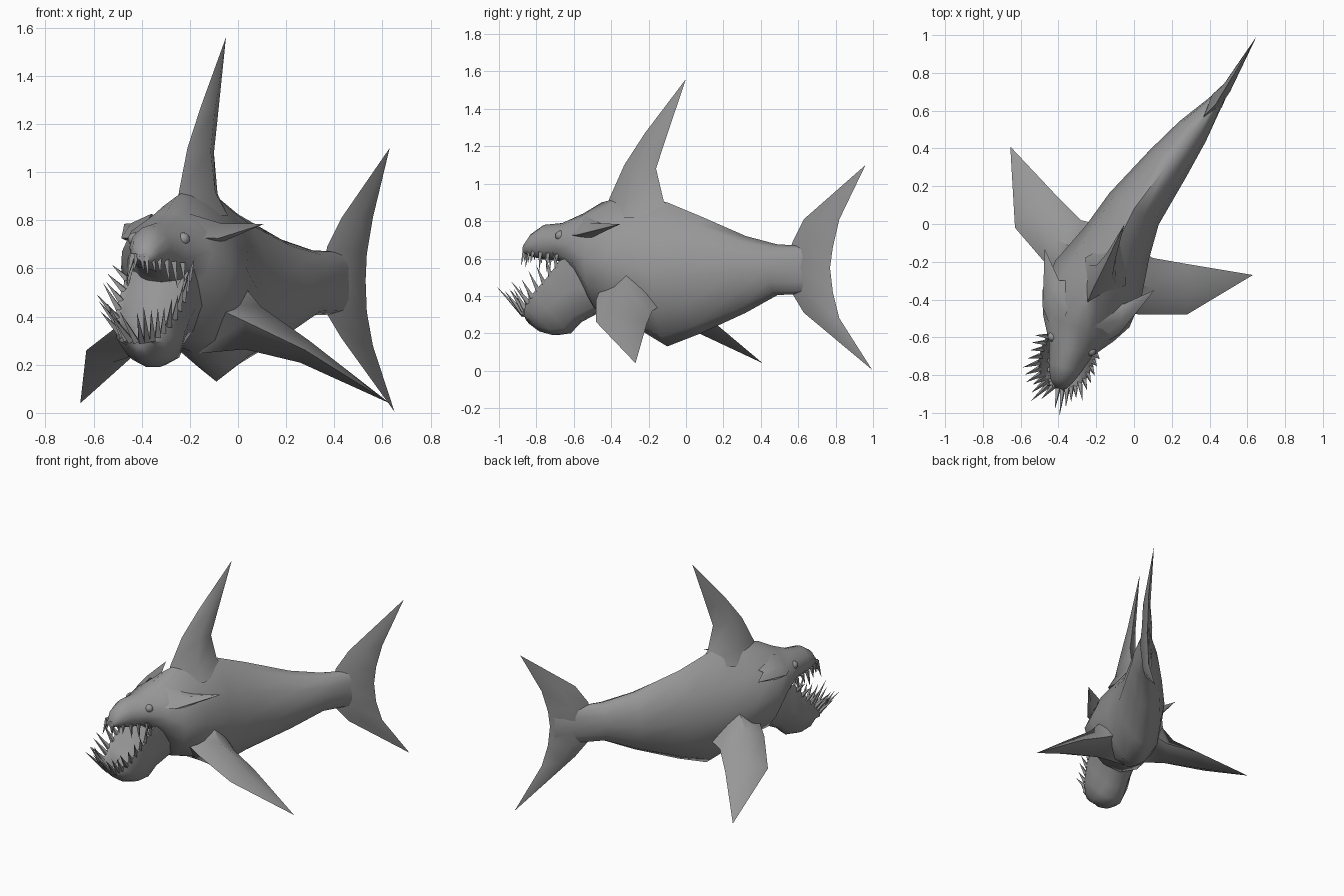
import bpy, bmesh, math, random
from mathutils import Vector as V

if "Cube" in bpy.data.objects:
    bpy.data.objects.remove(bpy.data.objects["Cube"])

random.seed(4)
grey = bpy.data.materials.new("slate grey")
grey.diffuse_color = (0.31, 0.31, 0.31, 1)
grey.use_nodes = True
grey.node_tree.nodes["Principled BSDF"].inputs["Base Color"].default_value = grey.diffuse_color


def finish(name, bm, angle=50):
    bmesh.ops.remove_doubles(bm, verts=bm.verts, dist=0.0005)
    bmesh.ops.recalc_face_normals(bm, faces=bm.faces)
    me = bpy.data.meshes.new(name)
    bm.to_mesh(me)
    bm.free()
    ob = bpy.data.objects.new(name, me)
    bpy.context.collection.objects.link(ob)
    me.materials.append(grey)
    bpy.ops.object.select_all(action='DESELECT')
    ob.select_set(True)
    bpy.context.view_layer.objects.active = ob
    bpy.ops.object.shade_smooth_by_angle(angle=math.radians(angle))
    return ob


def loft(name, rings, angle=50):
    """Skin a list of equal-length point rings and cap both ends."""
    bm = bmesh.new()
    vs = [[bm.verts.new(p) for p in r] for r in rings]
    n = len(rings[0])
    for a, b in zip(vs, vs[1:]):
        for i in range(n):
            j = (i + 1) % n
            bm.faces.new((a[i], a[j], b[j], b[i]))
    bm.faces.new(vs[0])
    bm.faces.new(vs[-1])
    return finish(name, bm, angle)


def oval_rings(stations, sides=12):
    """Stations: x, y, half width, top, bottom, peakedness of back, of belly."""
    rings = []
    for k, (x, y, w, top, bot, peak, keel) in enumerate(stations):
        a, b = stations[max(k - 1, 0)], stations[min(k + 1, len(stations) - 1)]
        t = V((b[0] - a[0], b[1] - a[1], 0)).normalized()
        side = V((t.y, -t.x, 0))
        ring = []
        for i in range(sides):
            u = 2 * math.pi * i / sides
            c, s = math.cos(u), math.sin(u)
            c = math.copysign(abs(c) ** (peak if s > 0 else keel), c)
            ring.append(V((x, y, (top + bot) / 2 + s * (top - bot) / 2)) + side * c * w)
        rings.append(ring)
    return rings


def fin(name, sections, thick_dir, mid=0.45):
    """Sections: leading point, trailing point, half thickness."""
    d = V(thick_dir).normalized()
    rings = []
    for lead, trail, t in sections:
        a, b = V(lead), V(trail)
        m = a.lerp(b, mid)
        rings.append([a, m + d * t, b, m - d * t])
    loft(name, rings, 70)


# Body, one skin from snout to tail root
loft("body", oval_rings([
    (-.39, -.87, .03, .67, .63, 1, 1), (-.385, -.83, .06, .73, .61, 1.1, .8),
    (-.365, -.76, .09, .78, .595, 1.3, .7), (-.335, -.66, .122, .79, .585, 1.5, .7),
    (-.295, -.55, .20, .84, .50, 1.6, .8), (-.255, -.45, .25, .90, .30, 2.1, 1.1),
    (-.19, -.30, .25, .94, .25, 2.3, 1.2), (-.09, -.10, .19, .90, .13, 1.7, 1.4),
    (0, .08, .155, .825, .20, 1.4, 1.3), (.18, .32, .12, .72, .31, 1.2, 1.2),
    (.31, .49, .088, .675, .405, 1, 1), (.42, .63, .045, .67, .41, 1, 1),
    (.51, .75, .01, .66, .42, 1, 1)]), 60)

# Head frame: origin between the eyes, F forward and R to the right
H, F, R = V((-.325, -.625, 0)), V((-.35, -.94, 0)).normalized(), V((.94, -.35, 0)).normalized()


def head(fwd, right, z):
    return H + F * fwd + R * right + V((0, 0, z))


# Open lower jaw: forward, half width, rim, bottom, mouth floor
jaw = [(-.18, .14, .58, .32, .56), (-.06, .14, .61, .26, .59), (.0, .14, .59, .20, .52),
       (.08, .145, .49, .19, .36), (.16, .135, .41, .21, .29), (.22, .10, .345, .25, .28),
       (.245, .055, .315, .275, .295)]
loft("lower_jaw", [[head(f, w * a, b) for a, b in (
    (-1, rim), (-.98, (rim + bot) / 2), (-.62, bot + .03), (-.2, bot), (.2, bot), (.62, bot + .03),
    (.98, (rim + bot) / 2), (1, rim), (.82, rim - .01), (.5, fl), (-.5, fl), (-.82, rim - .01))]
    for f, w, rim, bot, fl in jaw])


# Teeth: thin four-sided spikes
def spike(bm, base, tip, rad):
    ax = (tip - base).normalized()
    u = ax.orthogonal().normalized()
    v = ax.cross(u)
    ring = [bm.verts.new(base + (u * math.cos(i * math.pi / 2) + v * math.sin(i * math.pi / 2)) * rad)
            for i in range(4)]
    top = bm.verts.new(tip)
    for i in range(4):
        bm.faces.new((ring[i], ring[(i + 1) % 4], top))
    bm.faces.new(ring)


def along(path, t):
    t *= len(path) - 1
    i = min(int(t), len(path) - 2)
    return [a + (b - a) * (t - i) for a, b in zip(path[i], path[i + 1])]


low_bm, up_bm = bmesh.new(), bmesh.new()
low_rim = [(j[0], j[1], j[2]) for j in jaw[2:]] + [(.25, 0, .31)]
up_rim = [(.0, .12, .61), (.10, .09, .62), (.18, .065, .63), (.24, .035, .65), (.25, 0, .65)]
for s in (-1, 1):
    for k in range(11):
        t = (k + .5) / 11
        f, w, z = along(low_rim, t)
        size = .09 + .12 * t * random.uniform(.4, 1.15)
        out = .7 if s < 0 else .35
        d = F * (.15 + .6 * t) + R * s * out * (1 - .6 * t) + V((0, 0, random.uniform(.6, 1.2)))
        b = head(f, s * w * .95, z - .015)
        spike(low_bm, b, b + d.normalized() * size, .017)
    for k in range(7):
        f, w, z = along(up_rim, (k + .5) / 7)
        b = head(f, s * w, z + .01)
        d = V((0, 0, -1)) + F * random.uniform(-.1, .25) + R * s * .15
        spike(up_bm, b, b + d.normalized() * random.uniform(.06, .13), .015)
finish("lower_teeth", low_bm, 20)
finish("upper_teeth", up_bm, 20)

for s, side in ((-1, "left"), (1, "right")):
    # Eyes
    bm = bmesh.new()
    bmesh.ops.create_uvsphere(bm, u_segments=12, v_segments=8, radius=.027)
    bmesh.ops.translate(bm, verts=bm.verts, vec=head(.01, s * .108, .722))
    finish(side + "_eye", bm)
    # Swept-back spikes behind the eyes
    tip = head(-.41, s * .31, .785)
    fin(side + "_head_spike", [
        (head(.03, s * .08, .73), head(-.32, s * .09, .79), .07),
        (head(-.12, s * .215, .725), head(-.28, s * .18, .775), .04), (tip, tip, 0)], (0, 0, 1))

# Dorsal fin, flared into the back
fin("dorsal_fin", [
    ((-.25, -.44, .82), (-.05, -.06, .82), .13), ((-.245, -.41, .92), (-.085, -.12, .91), .085),
    ((-.21, -.33, 1.10), (-.10, -.16, 1.08), .05), ((-.155, -.22, 1.27), (-.085, -.115, 1.22), .027),
    ((-.05, 0, 1.56), (-.05, 0, 1.56), 0)], (.83, -.55, 0), .5)

# Tail fin, upper tip to lower tip
fin("tail_fin", [
    ((.63, .96, 1.1), (.63, .96, 1.1), 0), ((.43, .63, .81), (.56, .82, .81), .025),
    ((.37, .57, .69), (.535, .785, .66), .035), ((.35, .53, .55), (.53, .77, .55), .04),
    ((.37, .57, .41), (.535, .785, .42), .035), ((.43, .63, .31), (.56, .82, .28), .025),
    ((.65, .995, .005), (.65, .995, .005), 0)], (.83, -.55, 0))

# Pectoral fins, thick at the shoulder
fin("right_pectoral_fin", [
    ((-.14, -.45, .46), (-.06, -.08, .38), .19), ((.03, -.48, .38), (.10, -.18, .32), .095),
    ((.28, -.48, .26), (.27, -.21, .25), .05), ((.63, -.27, .04), (.63, -.27, .04), 0)], (.35, 0, .93))
fin("left_pectoral_fin", [
    ((-.34, -.31, .46), (-.11, -.02, .38), .19), ((-.475, -.20, .38), (-.28, .02, .32), .095),
    ((-.63, -.02, .26), (-.42, .16, .25), .05), ((-.655, .41, .04), (-.655, .41, .04), 0)], (-.28, .2, .93))
